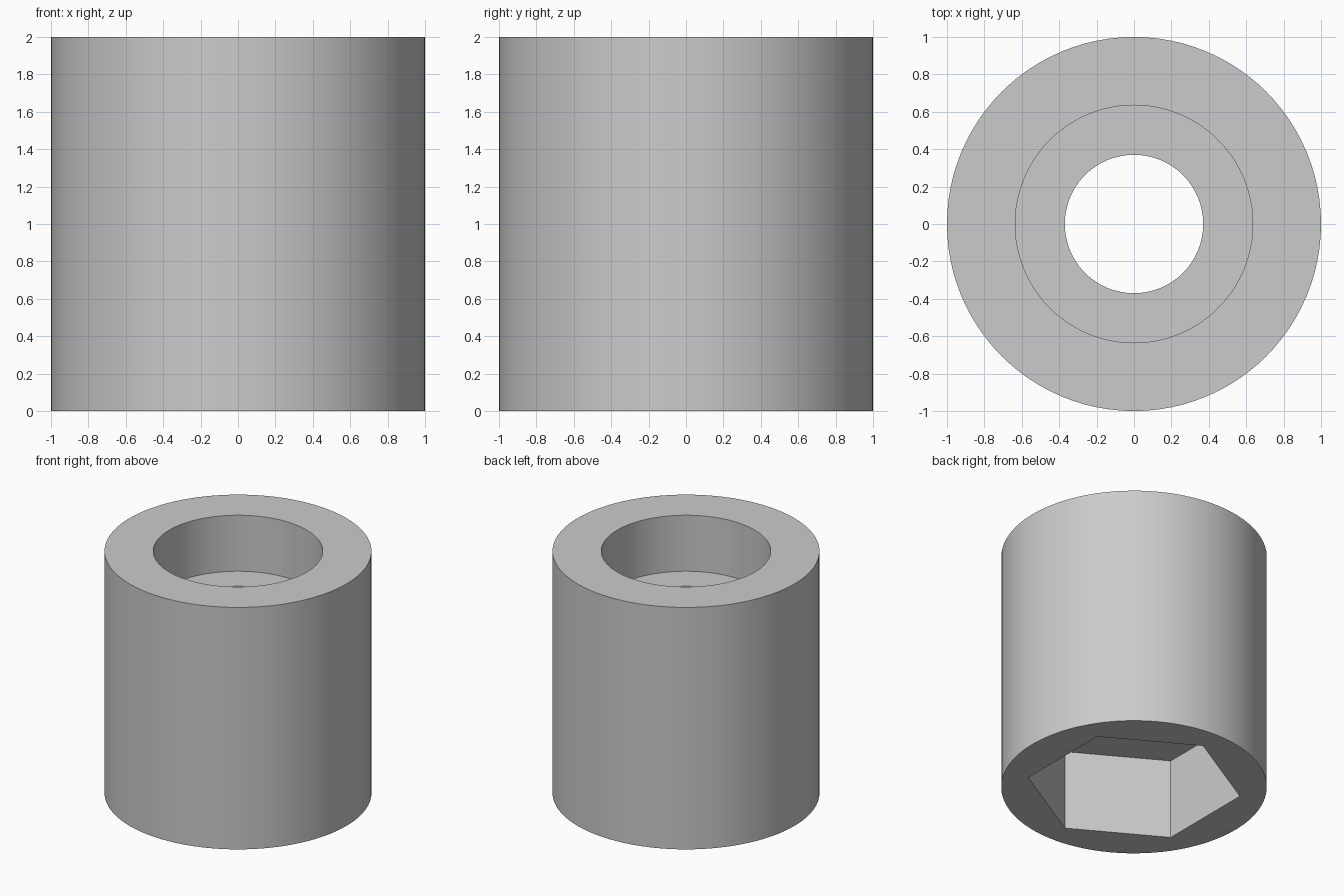
import bpy, bmesh, math

if "Cube" in bpy.data.objects:
    bpy.data.objects.remove(bpy.data.objects["Cube"])

SEGMENTS = 96
HEX_APOTHEM = 0.70


def circle(radius):
    return lambda angle: radius


def hexagon(apothem):
    # flats face +x and -x, corners lie on the y axis
    def radius(angle):
        offset = (angle + math.pi / 6) % (math.pi / 3) - math.pi / 6
        return apothem / math.cos(offset)
    return radius


# closed section: outer wall, counterbore, through hole, hexagonal pocket
section = [
    (circle(1.0), 0.0),
    (circle(1.0), 2.0),
    (circle(0.635), 2.0),
    (circle(0.635), 1.537),
    (circle(0.37), 1.537),
    (circle(0.37), 0.665),
    (hexagon(HEX_APOTHEM), 0.665),
    (hexagon(HEX_APOTHEM), 0.0),
]

bm = bmesh.new()
rings = []
for radius, z in section:
    ring = []
    for i in range(SEGMENTS):
        a = 2 * math.pi * i / SEGMENTS
        r = radius(a)
        ring.append(bm.verts.new((r * math.cos(a), r * math.sin(a), z)))
    rings.append(ring)

# join each ring to the next, and the last back to the first
for k, low in enumerate(rings):
    high = rings[(k + 1) % len(rings)]
    for i in range(SEGMENTS):
        j = (i + 1) % SEGMENTS
        bm.faces.new((low[i], low[j], high[j], high[i]))
bmesh.ops.recalc_face_normals(bm, faces=bm.faces[:])

mesh = bpy.data.meshes.new("spacer_sleeve")
bm.to_mesh(mesh)
bm.free()

sleeve = bpy.data.objects.new("spacer_sleeve", mesh)
bpy.context.collection.objects.link(sleeve)

grey = bpy.data.materials.new("light_grey")
grey.diffuse_color = (0.6, 0.6, 0.6, 1.0)
grey.use_nodes = True
grey.node_tree.nodes["Principled BSDF"].inputs["Base Color"].default_value = grey.diffuse_color
mesh.materials.append(grey)

# smooth round walls, sharp rims and pocket corners
bpy.context.view_layer.objects.active = sleeve
sleeve.select_set(True)
bpy.ops.object.shade_smooth_by_angle(angle=math.radians(30))
